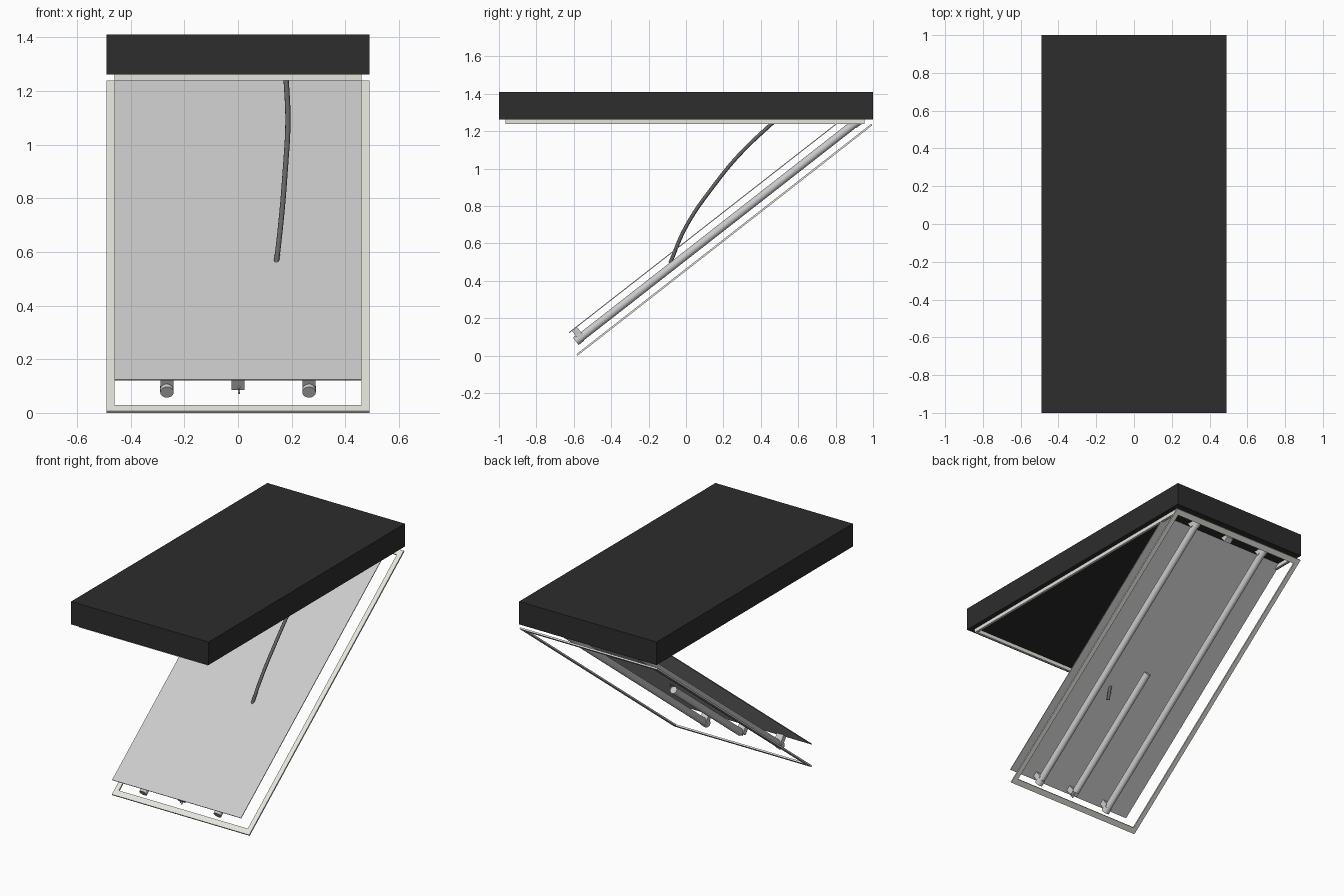
import bpy, bmesh, math
from mathutils import Matrix, Vector

if "Cube" in bpy.data.objects:
    bpy.data.objects.remove(bpy.data.objects["Cube"])

# Local axes of the hanging door: x, u along the slope, v out of the slope
TILT = Matrix.Translation((0, -0.58, 0)) @ Matrix.Rotation(math.radians(38), 4, 'X')
FLAT = Matrix.Identity(4)


def material(name, rgb):
    m = bpy.data.materials.new(name)
    m.diffuse_color = (*rgb, 1)
    m.use_nodes = True
    m.node_tree.nodes["Principled BSDF"].inputs["Base Color"].default_value = m.diffuse_color
    return m


DARK = material("dark_metal", (0.026, 0.026, 0.026))
PALE = material("pale_frame", (0.78, 0.78, 0.72))
CABLE = material("cable_grey", (0.13, 0.13, 0.13))


def finish(name, bm, matrix, mat=None, smooth=False):
    bmesh.ops.recalc_face_normals(bm, faces=bm.faces)
    me = bpy.data.meshes.new(name)
    bm.to_mesh(me)
    bm.free()
    ob = bpy.data.objects.new(name, me)
    bpy.context.collection.objects.link(ob)
    ob.matrix_world = matrix
    if mat:
        me.materials.append(mat)
    if smooth:
        bpy.ops.object.select_all(action='DESELECT')
        ob.select_set(True)
        bpy.context.view_layer.objects.active = ob
        bpy.ops.object.shade_smooth_by_angle()
    return ob


def add_box(bm, lo, hi):
    lo, hi = Vector(lo), Vector(hi)
    mat = Matrix.Translation((lo + hi) / 2) @ Matrix.Diagonal((*(hi - lo), 1))
    bmesh.ops.create_cube(bm, size=1, matrix=mat)


def box(name, lo, hi, matrix=FLAT, mat=None):
    bm = bmesh.new()
    add_box(bm, lo, hi)
    return finish(name, bm, matrix, mat)


def ring(name, lo, hi, wx, wy, matrix, mat):
    # rectangular frame: outer and inner loops bridged into a closed tube
    loops = []
    bm = bmesh.new()
    for dx, dy, z in ((0, 0, lo[2]), (0, 0, hi[2]), (wx, wy, hi[2]), (wx, wy, lo[2])):
        x0, x1, y0, y1 = lo[0] + dx, hi[0] - dx, lo[1] + dy, hi[1] - dy
        loops.append([bm.verts.new((x, y, z)) for x, y in
                      ((x0, y0), (x1, y0), (x1, y1), (x0, y1))])
    for i in range(4):
        a, b = loops[i], loops[(i + 1) % 4]
        for j in range(4):
            k = (j + 1) % 4
            bm.faces.new((a[j], a[k], b[k], b[j]))
    return finish(name, bm, matrix, mat)


def add_rod(bm, x, v, u0, u1, r):
    mat = Matrix.Translation((x, (u0 + u1) / 2, v)) @ Matrix.Rotation(math.pi / 2, 4, 'X')
    bmesh.ops.create_cone(bm, cap_ends=True, segments=24, radius1=r, radius2=r,
                          depth=u1 - u0, matrix=mat)


def rod(name, x, v, u0, u1, r):
    bm = bmesh.new()
    add_rod(bm, x, v, u0, u1, r)
    return finish(name, bm, TILT, None, True)


# Ceiling housing and the slim rim beneath it
box("housing", (-0.49, -1, 1.262), (0.49, 1, 1.41), FLAT, DARK)
ring("housing_rim", (-0.46, -0.965, 1.238), (0.46, 0.955, 1.262), 0.015, 0.015, FLAT, PALE)

# Hanging door frame and reflector sheet
ring("door_frame", (-0.49, 0, 0), (0.49, 2.0, 0.01), 0.03, 0.036, TILT, PALE)
box("reflector_sheet", (-0.46, 0.04, 0.122), (0.46, 1.96, 0.127), TILT)

# Lamp holders at both ends of each lamp position
for i, x in enumerate((-0.265, 0, 0.265)):
    for end, u in (("lower", 0.075), ("upper", 1.925)):
        box(f"lamp_holder_{end}_{i}", (x - 0.024, u - 0.017, 0.062), (x + 0.024, u + 0.017, 0.123), TILT)

# Two full lamps with end caps
for side, x in (("left", -0.265), ("right", 0.265)):
    rod(f"lamp_{side}", x, 0.066, 0.06, 1.94, 0.022)
    for end, u in (("lower", 0.04), ("upper", 1.925)):
        rod(f"lamp_cap_{side}_{end}", x, 0.066, u, u + 0.036, 0.025)

# Short middle lamp with contact pins
rod("lamp_short", 0, 0.066, 0.085, 0.95, 0.022)
bm = bmesh.new()
for v in (0.058, 0.078):
    add_rod(bm, 0.004, v, 0.045, 0.09, 0.004)
finish("lamp_pins", bm, TILT, None, True)

# Supply cable from the housing through the reflector
cu = bpy.data.curves.new("supply_cable", 'CURVE')
cu.dimensions = '3D'
cu.bevel_depth = 0.01
cu.bevel_resolution = 3
cu.use_fill_caps = True
cu.resolution_u = 6
path = [(0.135, -0.085, 0.495), (0.158, 0.0, 0.69), (0.177, 0.155, 0.917),
        (0.186, 0.29, 1.08), (0.178, 0.49, 1.27)]
sp = cu.splines.new('BEZIER')
sp.bezier_points.add(len(path) - 1)
for p, co in zip(sp.bezier_points, path):
    p.co = co
    p.handle_left_type = p.handle_right_type = 'AUTO'
cu.materials.append(CABLE)
bpy.context.collection.objects.link(bpy.data.objects.new("supply_cable", cu))
